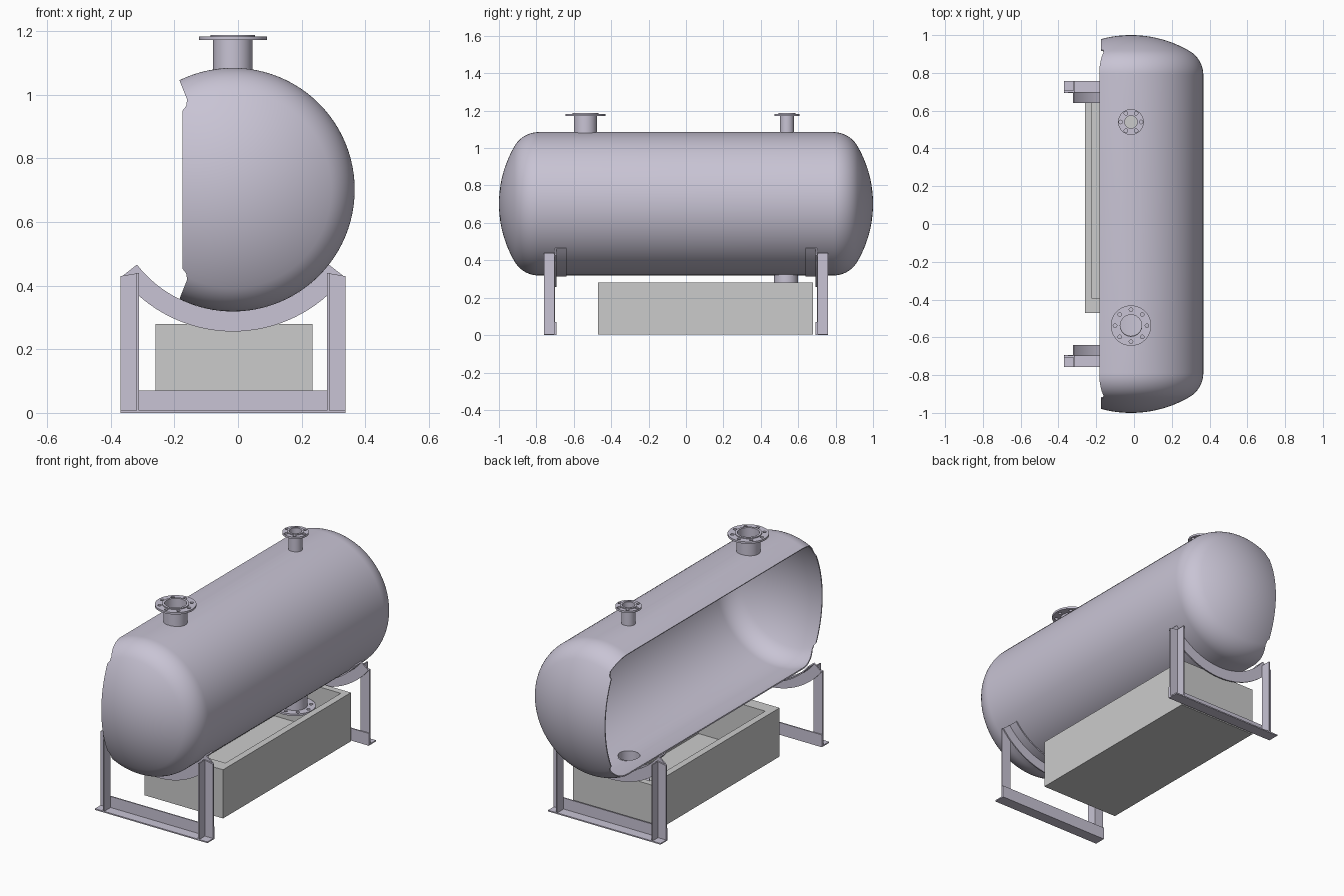
import bpy, bmesh, math
from mathutils import Matrix

if "Cube" in bpy.data.objects:
    bpy.data.objects.remove(bpy.data.objects["Cube"])

CX, CZ, R = -0.016, 0.702, 0.383      # tank axis and radius
WALL = 0.006


def finish(bm, name):
    bmesh.ops.remove_doubles(bm, verts=bm.verts, dist=1e-5)
    bmesh.ops.recalc_face_normals(bm, faces=bm.faces)
    me = bpy.data.meshes.new(name)
    bm.to_mesh(me)
    bm.free()
    ob = bpy.data.objects.new(name, me)
    bpy.context.collection.objects.link(ob)
    return ob


def lathe(name, profile, steps, matrix, closed=True):
    """Spin (radius, height) points about local z, then place by matrix."""
    bm = bmesh.new()
    vs = [bm.verts.new((r, 0, h)) for r, h in profile]
    es = [bm.edges.new(p) for p in zip(vs, vs[1:])]
    if closed:
        es.append(bm.edges.new((vs[-1], vs[0])))
    bmesh.ops.spin(bm, geom=vs + es, cent=(0, 0, 0), axis=(0, 0, 1),
                   angle=2 * math.pi, steps=steps)
    bm.transform(matrix)
    return finish(bm, name)


def add_prism(bm, pts, y0, y1):
    """Extrude an xz outline from y0 to y1."""
    face = bm.faces.new([bm.verts.new((x, y0, z)) for x, z in pts])
    ext = bmesh.ops.extrude_face_region(bm, geom=[face])
    vs = [v for v in ext["geom"] if isinstance(v, bmesh.types.BMVert)]
    bmesh.ops.translate(bm, verts=vs, vec=(0, y1 - y0, 0))
    # extrusion removes the start face, so close it again if needed
    if not face.is_valid:
        bmesh.ops.holes_fill(bm, edges=[e for e in bm.edges if e.is_boundary])


def rect(x0, x1, z0, z1):
    return [(x0, z0), (x1, z0), (x1, z1), (x0, z1)]


def prisms(name, parts):
    bm = bmesh.new()
    for pts, y0, y1 in parts:
        add_prism(bm, pts, y0, y1)
    return finish(bm, name)


def cylinders(name, items):
    """Cutter made of upright cylinders (x, y, z, radius, height)."""
    bm = bmesh.new()
    for x, y, z, r, h in items:
        bmesh.ops.create_cone(bm, cap_ends=True, segments=32, radius1=r, radius2=r,
                              depth=h, matrix=Matrix.Translation((x, y, z)))
    return finish(bm, name)


def cut(ob, cutter):
    mod = ob.modifiers.new("cut", "BOOLEAN")
    mod.operation, mod.solver, mod.object = "DIFFERENCE", "EXACT", cutter
    bpy.context.view_layer.objects.active = ob
    bpy.ops.object.modifier_apply(modifier=mod.name)
    bpy.data.objects.remove(cutter)


def vessel(off):
    """Dished-end vessel outline from pole to pole, offset inward."""
    big, small, a = 0.613 - off, 0.148 - off, math.asin(0.235 / 0.465)
    yk = 0.387 + 0.465 * math.cos(a)
    h = [(big * math.sin(a * i / 12), 0.387 + big * math.cos(a * i / 12)) for i in range(13)]
    for i in range(1, 13):
        t = a + (math.pi / 2 - a) * i / 12
        h.append((0.235 + small * math.sin(t), yk + small * math.cos(t)))
    return h + [(r, -y) for r, y in reversed(h)]


# Hollow tank shell with dished heads
to_y = Matrix.Translation((CX, 0, CZ)) @ Matrix.Rotation(-math.pi / 2, 4, "X")
tank = lathe("tank_shell", vessel(0), 96, to_y, closed=False)
cut(tank, lathe("cavity", vessel(WALL), 96, to_y, closed=False))

# Cutaway of the left side, with small notches near top and bottom
edge = [(-0.187, 1.055), (-0.18, 1.035), (-0.16, 0.985), (-0.163, 0.965), (-0.175, 0.95)]
edge = [(-0.187, 1.3)] + edge + [(x, 2 * CZ - z) for x, z in reversed(edge)] + [(-0.187, 0.1)]
cut(tank, prisms("cutaway", [(edge + [(-0.8, 0.1), (-0.8, 1.3)], -1.2, 1.2)]))

# Nozzle openings
cut(tank, cylinders("openings", [(CX, -0.535, 1.06, 0.057, 0.2),
                                 (CX, 0.54, 1.06, 0.033, 0.2),
                                 (CX, 0.535, 0.34, 0.057, 0.2)]))
smooth = [tank]


# Flanged nozzles: pipe, bolted flange, raised face
def nozzle(name, y, z_root, length, neck, bore, flange, face, bolts, flip=1):
    top, under, rim = length, length - 0.016, length - 0.005
    prof = [(bore, 0), (neck, 0), (neck, under), (flange, under),
            (flange, rim), (face, rim), (face, top), (bore, top)]
    m = Matrix.Translation((CX, y, z_root)) @ Matrix.Diagonal((1, 1, flip, 1))
    ob = lathe(name, prof, 48, m)
    ring = flange * 0.79
    holes = []
    for i in range(bolts):
        a = 2 * math.pi * i / bolts
        holes.append((CX + ring * math.cos(a), y + ring * math.sin(a),
                      z_root + flip * rim, 0.0095, 0.06))
    cut(ob, cylinders("bolt_holes", holes))
    smooth.append(ob)


nozzle("large_top_nozzle", -0.538, 1.077, 0.111, 0.062, 0.057, 0.107, 0.07, 8)
nozzle("small_top_nozzle", 0.54, 1.080, 0.108, 0.037, 0.033, 0.068, 0.045, 6)
nozzle("bottom_outlet_nozzle", 0.535, 0.327, 0.147, 0.064, 0.057, 0.107, 0.07, 8, flip=-1)


# Support frames of angle section, mirrored front to back
def mirror_y(ob):
    ob.modifiers.new("mirror", "MIRROR").use_axis = (False, True, False)
    bpy.context.view_layer.objects.active = ob
    bpy.ops.object.modifier_apply(modifier="mirror")
    return ob


def arc(r0, r1, half=52, n=32):
    ang = [math.radians(-half + 2 * half * i / n) for i in range(n + 1)]
    pt = lambda r, a: (CX + r * math.sin(a), CZ - r * math.cos(a))
    return [pt(r0, a) for a in ang] + [pt(r1, a) for a in reversed(ang)]


T = 0.007
smooth.append(mirror_y(prisms("saddle_angles", [
    (arc(R + T, 0.446), 0.700 - T, 0.700),
    (arc(R, R + T), 0.640, 0.700)])))

XL, XI = -0.37, -0.312
for side, flip in (("left", False), ("right", True)):
    f = (lambda pts: [(2 * CX - x, z) for x, z in pts]) if flip else (lambda pts: pts)
    mirror_y(prisms(side + "_columns", [
        (f([(XL, T), (XI, T), (XI, 0.44), (XL, 0.43)]), 0.700, 0.700 + T),
        (f(rect(XI - T, XI, T, 0.44)), 0.700 + T, 0.758)]))

mirror_y(prisms("base_beams", [
    (rect(XL, 0.338, 0, T), 0.693, 0.758),
    (rect(XL, 0.338, T, 0.07), 0.700 - T, 0.700)]))

# Open concrete pit under the tank
pit = prisms("drain_pit", [(rect(-0.26, 0.235, 0.003, 0.28), -0.47, 0.68)])
cut(pit, prisms("pit_hollow", [(rect(-0.222, 0.197, 0.04, 0.4), -0.395, 0.643)]))


# Colours: concrete pit, faintly violet steel elsewhere
def material(name, color):
    mat = bpy.data.materials.new(name)
    mat.diffuse_color = color
    mat.use_nodes = True
    mat.node_tree.nodes["Principled BSDF"].inputs["Base Color"].default_value = mat.diffuse_color
    return mat


concrete = material("concrete", (0.57, 0.57, 0.54, 1))
steel = material("steel", (0.58, 0.55, 0.66, 1))
for ob in bpy.context.collection.objects:
    ob.data.materials.clear()
    ob.data.materials.append(concrete if ob == pit else steel)

# Smooth the round parts
bpy.ops.object.select_all(action="DESELECT")
for ob in smooth:
    ob.select_set(True)
bpy.context.view_layer.objects.active = tank
bpy.ops.object.shade_smooth_by_angle(angle=math.radians(30))
